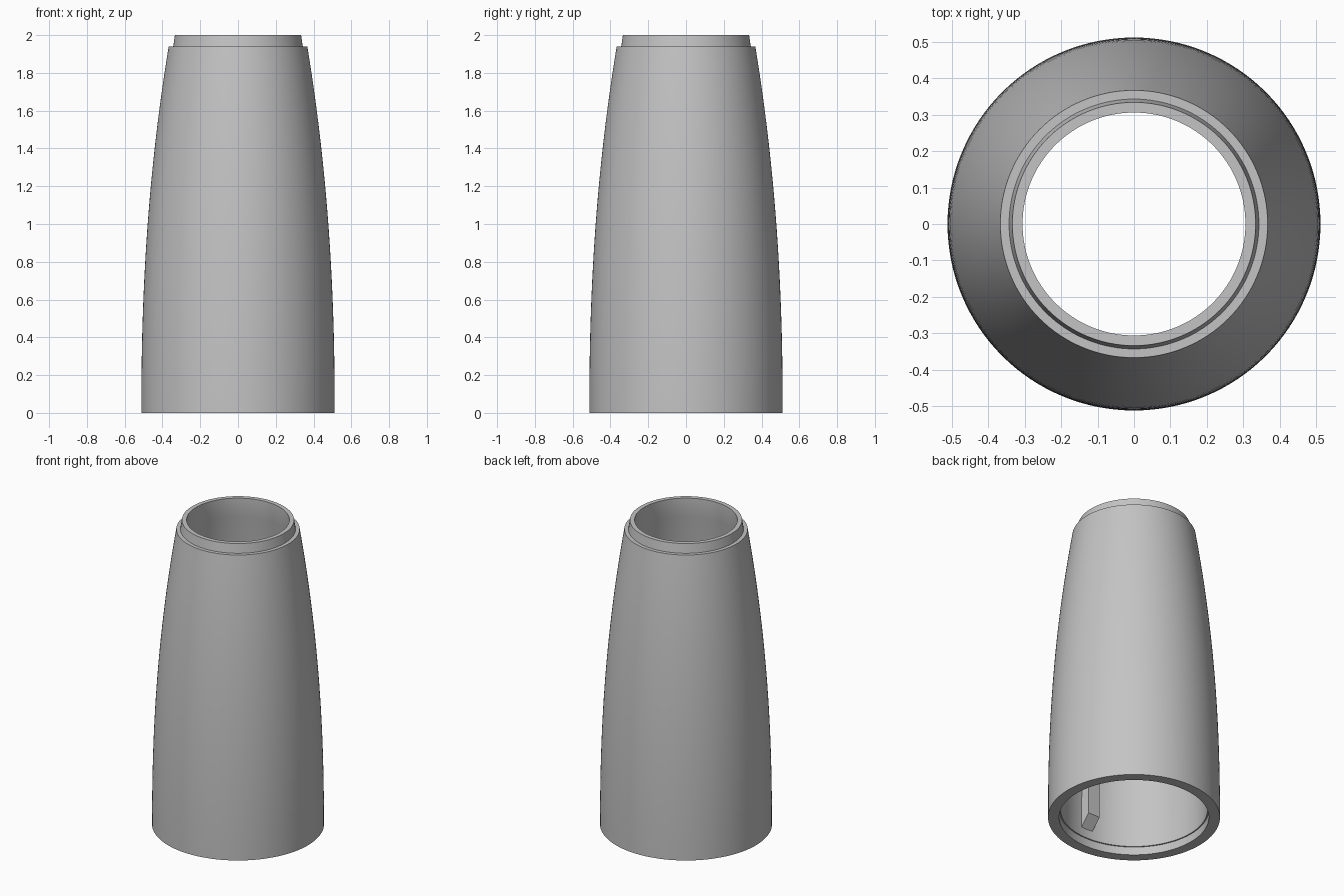
import bpy
import bmesh
import math

cube = bpy.data.objects.get("Cube")
if cube:
    bpy.data.objects.remove(cube, do_unlink=True)

SHOULDER = 1.94   # height where the outer curve ends
SOCKET = 0.053    # depth of the recess in the bottom opening

grey = bpy.data.materials.new("plain_grey")
grey.use_nodes = True
colour = (0.55, 0.55, 0.55, 1)
grey.diffuse_color = colour
grey.node_tree.nodes["Principled BSDF"].inputs["Base Color"].default_value = colour


def bulge(z):
    return 1 - (z / SHOULDER) ** 2.2


def outer(z):
    return 0.367 + 0.145 * bulge(z)


def inner(z):
    return 0.306 + 0.132 * bulge(z)


def finish(bm, name):
    bmesh.ops.recalc_face_normals(bm, faces=bm.faces)
    mesh = bpy.data.meshes.new(name)
    bm.to_mesh(mesh)
    bm.free()
    mesh.materials.append(grey)
    obj = bpy.data.objects.new(name, mesh)
    bpy.context.collection.objects.link(obj)
    return obj


def lathe(name, profile, segments=128):
    bm = bmesh.new()
    verts = [bm.verts.new((r, 0, z)) for r, z in profile]
    edges = [bm.edges.new((a, b)) for a, b in zip(verts, verts[1:] + verts[:1])]
    bmesh.ops.spin(bm, geom=verts + edges, cent=(0, 0, 0), axis=(0, 0, 1),
                   angle=math.tau, steps=segments, use_duplicate=False)
    bmesh.ops.remove_doubles(bm, verts=bm.verts, dist=0.0001)
    return finish(bm, name)


# Hollow tapered shell with a stepped collar and a socket at the foot
steps = 28
outside = [(outer(SHOULDER * i / steps), SHOULDER * i / steps) for i in range(steps + 1)]
collar = [(0.343, SHOULDER), (0.334, 2.0), (0.306, 2.0)]
heights = [SHOULDER + (SOCKET - SHOULDER) * i / steps for i in range(steps + 1)]
inside = [(inner(z), z) for z in heights]
socket = [(0.446, SOCKET), (0.446, 0)]
shell = lathe("tapered_shell", outside + collar + inside + socket)

# Inner ribs with a sloped foot, merging into the wall as it narrows
RIB_RADIUS, RIB_WIDTH, RIB_FOOT, RIB_TOP = 0.37, 0.085, 0.09, 1.42


def rib(name, side):
    levels = [RIB_TOP + (RIB_FOOT - RIB_TOP) * i / 10 for i in range(11)]
    section = [(RIB_RADIUS, RIB_FOOT + 0.09), (RIB_RADIUS, RIB_TOP)]
    section += [(inner(z) + 0.02, z) for z in levels]
    bm = bmesh.new()
    face = bm.faces.new([bm.verts.new((-RIB_WIDTH / 2, side * r, z)) for r, z in section])
    new = bmesh.ops.extrude_face_region(bm, geom=[face])["geom"]
    moved = [v for v in new if isinstance(v, bmesh.types.BMVert)]
    bmesh.ops.translate(bm, verts=moved, vec=(RIB_WIDTH, 0, 0))
    return finish(bm, name)


rib("front_inner_rib", -1)
rib("back_inner_rib", 1)

# Smooth the curved walls, keeping the steps crisp
bpy.ops.object.select_all(action="DESELECT")
shell.select_set(True)
bpy.context.view_layer.objects.active = shell
bpy.ops.object.shade_smooth_by_angle(angle=math.radians(30))
